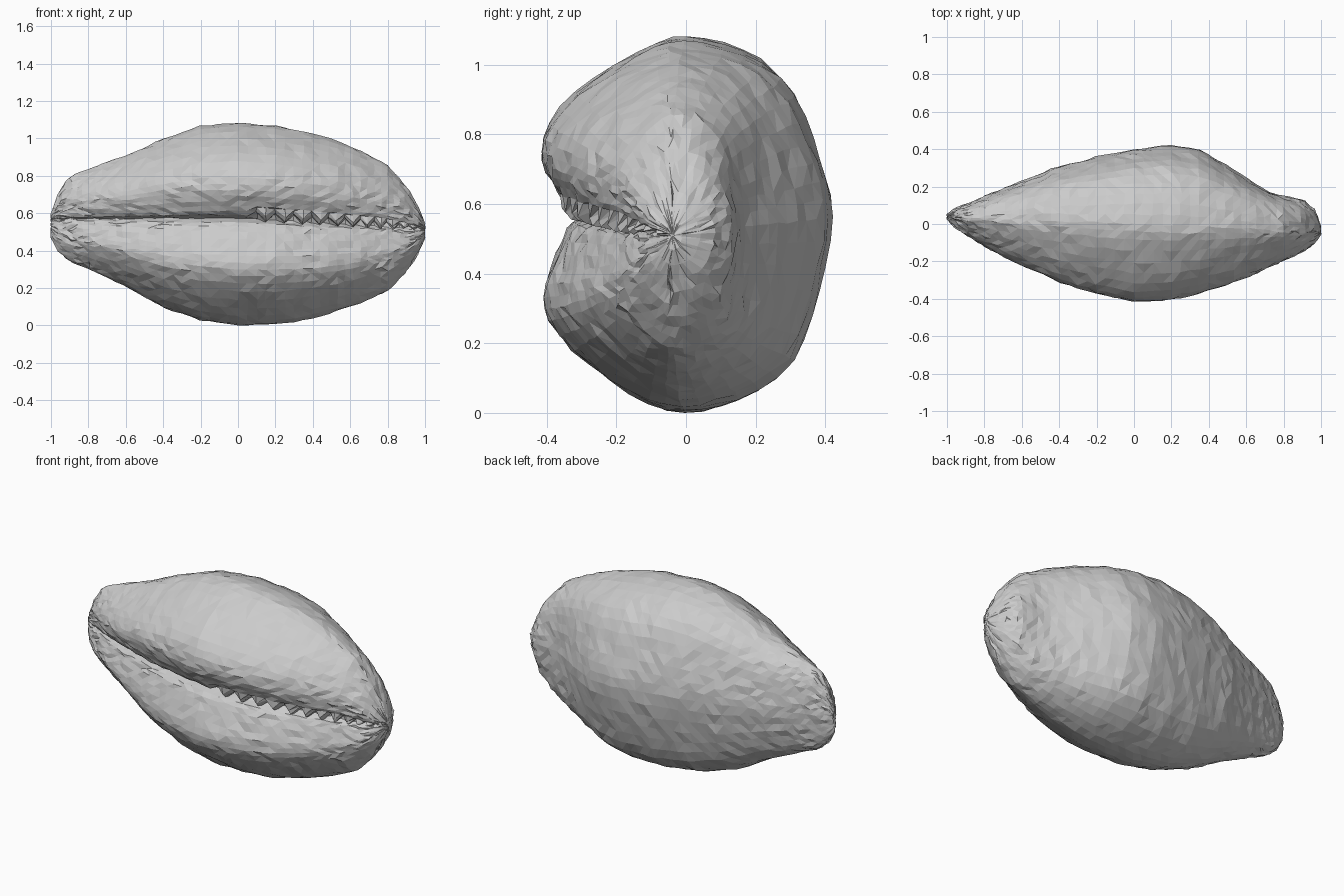
import bpy, bmesh, math, random
from mathutils import Vector

if "Cube" in bpy.data.objects:
    bpy.data.objects.remove(bpy.data.objects["Cube"])

random.seed(4)

# Outline of the shell at stations along x: bottom z, top z, front y, back y
STATIONS = [
    (-1.0, .47, .60, .025, .055), (-.97, .41, .69, -.01, .075),
    (-.9, .345, .80, -.055, .105), (-.8, .305, .84, -.12, .15),
    (-.6, .21, .91, -.22, .23), (-.4, .10, 1.00, -.31, .31),
    (-.2, .03, 1.07, -.37, .36), (0, .004, 1.085, -.417, .40),
    (.2, .008, 1.07, -.405, .423), (.35, .03, 1.04, -.37, .40),
    (.5, .07, 1.00, -.325, .315), (.65, .12, .94, -.265, .235),
    (.8, .19, .86, -.195, .175), (.9, .29, .75, -.15, .145),
    (.97, .40, .62, -.10, .08), (1.0, .47, .55, -.055, -.01)]

# Unit cross-section (y, z): starts in the slit, over the upper lip, round the back
SECTION = [
    (-.62, .015), (-.80, .05), (-.89, .14), (-.97, .25), (-1, .37), (-.95, .52),
    (-.76, .69), (-.5, .84), (-.2, .965), (0, 1), (.27, .965), (.53, .87),
    (.74, .70), (.87, .46), (.96, .23), (1, .02), (.95, -.25), (.86, -.5),
    (.73, -.74), (.5, -.89), (.25, -.97), (0, -1), (-.25, -.96), (-.52, -.84),
    (-.79, -.68), (-.95, -.53), (-.99, -.41), (-.94, -.27), (-.85, -.11), (-.78, -.03)]


def catmull(p0, p1, p2, p3, t):
    return tuple(.5 * (2 * b + (c - a) * t + (2 * a - 5 * b + 4 * c - d) * t * t
                       + (3 * b - a - 3 * c + d) * t ** 3)
                 for a, b, c, d in zip(p0, p1, p2, p3))


def outline(x):
    """Interpolated outline at x."""
    for a, b in zip(STATIONS, STATIONS[1:]):
        if x <= b[0]:
            t = (x - a[0]) / (b[0] - a[0])
            return [p + (q - p) * t for p, q in zip(a[1:], b[1:])]
    return STATIONS[-1][1:]


# Finer cross-section, doubling the points
n = len(SECTION)
fine = []
for i in range(n):
    fine.append(SECTION[i])
    fine.append(catmull(SECTION[i - 1], SECTION[i], SECTION[(i + 1) % n],
                        SECTION[(i + 2) % n], .5))

# Shell rings lofted from one tip to the other, closer together at the tips
bm = bmesh.new()
rings = []
STEPS = 52
for k in range(STEPS + 1):
    u = 2 * k / STEPS - 1
    x = .45 * u + .55 * math.sin(u * math.pi / 2)
    lo, hi, front, back = outline(x)
    ym = -.04 * x
    ym = min(max(ym, front + .005), back - .005)
    slit = .57 if x < 0 else .57 - .055 * x
    slit = min(max(slit, lo + .02), hi - .02)
    ring = []
    for j, (a, b) in enumerate(fine):
        y = ym + (a * (ym - front) if a < 0 else a * (back - ym))
        z = slit + (b * (hi - slit) if b > 0 else b * (slit - lo))
        # Teeth along the slit toward the right tip
        if x > .1 and j in (1, 2, 3):
            z += .022 * (-1) ** k * min(1, (1 - x) * 4)
            y += .012 * (-1) ** k
        # Shallow dent on the back of the right tip
        if a > 0:
            d2 = ((x - .74) / .16) ** 2 + ((z - .55) / .22) ** 2
            y -= .03 * math.exp(-d2)
        # Slight unevenness
        r = .005 if abs(u) < .95 else .002
        ring.append(bm.verts.new((x + random.uniform(-r, r) * 1.2,
                                  y + random.uniform(-r, r),
                                  z + random.uniform(-r, r) * .7)))
    rings.append(ring)

m = len(fine)
for r0, r1 in zip(rings, rings[1:]):
    for j in range(m):
        bm.faces.new((r0[j], r0[(j + 1) % m], r1[(j + 1) % m], r1[j]))

# Tip caps
for ring in (rings[0], rings[-1]):
    c = sum((v.co for v in ring), Vector()) / m
    tip = bm.verts.new(c)
    for j in range(m):
        bm.faces.new((ring[j], ring[(j + 1) % m], tip))

bmesh.ops.triangulate(bm, faces=bm.faces[:])
bmesh.ops.recalc_face_normals(bm, faces=bm.faces[:])

# Stand on the ground
low = min(v.co.z for v in bm.verts)
bmesh.ops.translate(bm, verts=bm.verts[:], vec=(0, 0, -low))

mesh = bpy.data.meshes.new("shell")
bm.to_mesh(mesh)
bm.free()
bpy.context.collection.objects.link(bpy.data.objects.new("shell", mesh))
